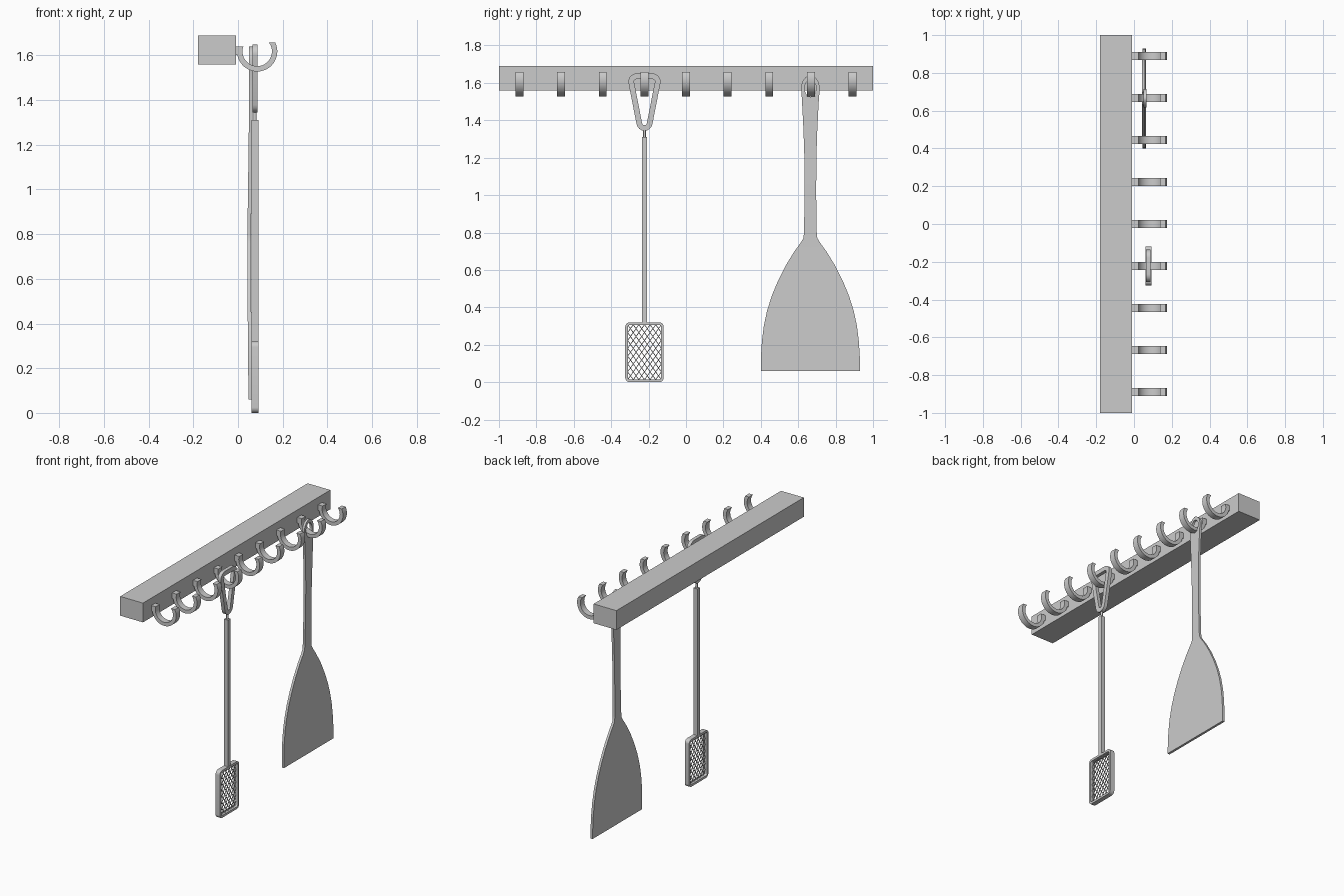
import bpy, bmesh, math
from mathutils import Vector, Matrix

if "Cube" in bpy.data.objects:
    bpy.data.objects.remove(bpy.data.objects["Cube"])


def finish(name, bm, smooth=False):
    bmesh.ops.recalc_face_normals(bm, faces=bm.faces)
    me = bpy.data.meshes.new(name)
    bm.to_mesh(me)
    bm.free()
    ob = bpy.data.objects.new(name, me)
    bpy.context.collection.objects.link(ob)
    if smooth:
        bpy.ops.object.select_all(action='DESELECT')
        ob.select_set(True)
        bpy.context.view_layer.objects.active = ob
        bpy.ops.object.shade_smooth_by_angle(angle=math.radians(35))
    return ob


def box(name, x0, x1, y0, y1, z0, z1):
    bm = bmesh.new()
    m = Matrix.Translation(((x0 + x1) / 2, (y0 + y1) / 2, (z0 + z1) / 2))
    bmesh.ops.create_cube(bm, size=1, matrix=m @ Matrix.Diagonal((x1 - x0, y1 - y0, z1 - z0, 1)))
    return finish(name, bm)


def band(name, outer, inner, place, half, closed):
    """Solid strip between two outlines, extruded from -half to +half."""
    bm = bmesh.new()
    rows = [[bm.verts.new(place(p, d)) for p, d in
             ((o, -half), (i, -half), (i, half), (o, half))] for o, i in zip(outer, inner)]
    n = len(rows)
    for k in range(n if closed else n - 1):
        a, b = rows[k], rows[(k + 1) % n]
        for j in range(4):
            bm.faces.new((a[j], a[(j + 1) % 4], b[(j + 1) % 4], b[j]))
    if not closed:
        bm.faces.new(rows[0])
        bm.faces.new(rows[-1])
    return finish(name, bm, True)


def rounded(poly, r, steps=8):
    """Counter-clockwise polygon grown outward by r with round corners."""
    pts, n = [], len(poly)
    for k, (px, py) in enumerate(poly):
        (ax, ay), (bx, by) = poly[k - 1], poly[(k + 1) % n]
        a0 = math.atan2(py - ay, px - ax) - math.pi / 2
        a1 = math.atan2(by - py, bx - px) - math.pi / 2
        turn = (a1 - a0) % (2 * math.pi)
        for s in range(steps + 1):
            a = a0 + turn * s / steps
            pts.append((px + r * math.cos(a), py + r * math.sin(a)))
    return pts


# Wall rail
box("rail", -0.18, -0.01, -1, 1, 1.56, 1.69)

# Nine C-shaped hooks, each with a stub into the rail
CX, CZ, R, T = 0.086, 1.618, 0.09, 0.066
outer, inner = [(-0.012, 1.602)], [(-0.012, 1.64)]
for s in range(25):
    t = s / 24
    ao = math.radians(190 + t * 197)
    ai = math.radians(160 + t * 238)
    outer.append((CX + R * math.cos(ao), CZ + R * math.sin(ao)))
    inner.append((CX + T * math.cos(ai), CZ + T * math.sin(ai)))
for k in range(9):
    y = (k - 4) * 0.2225
    band(f"hook_{k + 1}", outer, inner, lambda p, d: (p[0], y + d, p[1]), 0.021, False)

# Strainer: hanging loop, neck, rod and head frame
SX, SY = 0.076, -0.222
place = lambda p, d: (SX + d, SY + p[0], p[1])
tri = [(0, 1.387), (0.043, 1.607), (-0.043, 1.607)]
band("strainer_loop", rounded(tri, 0.043), rounded(tri, 0.013), place, 0.012, True)
bm = bmesh.new()
bmesh.ops.create_cone(bm, cap_ends=True, segments=12, radius1=0.007, radius2=0.007,
                      depth=0.06, matrix=Matrix.Translation((SX, SY, 1.325)))
finish("strainer_neck", bm, True)
box("strainer_rod", SX - 0.015, SX + 0.015, SY - 0.014, SY + 0.014, 0.315, 1.31)
rect = [(-0.078, 0.025), (0.078, 0.025), (0.078, 0.295), (-0.078, 0.295)]
band("strainer_frame", rounded(rect, 0.025), rounded(rect, 0.01), place, 0.016, True)

# Strainer mesh: crossed diagonal wires clipped to the frame
bm = bmesh.new()
W, Z0, Z1, SLOPE, STEP = 0.09, 0.013, 0.307, 1.4, 0.042
for side in (-1, 1):
    for k in range(-4, 12):
        c = Z0 + k * STEP                      # height on the centre line
        lo = max(-W, (Z0 - c) / SLOPE)
        hi = min(W, (Z1 - c) / SLOPE)
        if hi - lo < 0.01:
            continue
        a = Vector((SX + side * 0.002, SY + side * lo, c + SLOPE * lo))
        b = Vector((SX + side * 0.002, SY + side * hi, c + SLOPE * hi))
        rot = (b - a).to_track_quat('Z', 'Y').to_matrix().to_4x4()
        m = Matrix.Translation((a + b) / 2) @ rot
        bmesh.ops.create_cube(bm, size=1, matrix=m @ Matrix.Diagonal((0.004, 0.004, (b - a).length, 1)))
finish("strainer_mesh", bm)

# Spatula: rows of (height, half width, hole half width)
rows = [(0.06, .265, 0), (0.14, .264, 0), (0.22, .259, 0), (0.30, .249, 0), (0.38, .232, 0),
        (0.46, .207, 0), (0.54, .174, 0), (0.62, .134, 0), (0.70, .085, 0), (0.745, .052, 0),
        (0.77, .037, 0), (0.80, .034, 0), (1.0, .031, 0), (1.2, .032, 0), (1.35, .037, 0),
        (1.45, .042, 0), (1.525, .046, 0), (1.53, .047, .015), (1.545, .048, .026),
        (1.565, .049, .031), (1.585, .048, .030), (1.60, .045, .024), (1.612, .040, .014),
        (1.616, .037, 0), (1.628, .027, 0), (1.637, .013, 0), (1.64, .004, 0)]


def bend(z):
    """Gentle bow of the spatula along its length."""
    if z < 0.8:
        return 0.055 - 0.005 * math.sin(math.pi / 2 * (z - 0.06) / 0.74)
    return 0.050 + 0.007 * min(1, (z - 0.8) / 0.5)


bm = bmesh.new()
for s in (-1, 1):
    for (z0, o0, i0), (z1, o1, i1) in zip(rows, rows[1:]):
        q = [(i0, z0), (o0, z0), (o1, z1), (i1, z1)]
        f = [bm.verts.new((bend(z), 0.665 + s * w, z)) for w, z in q]
        bm.faces.new(f if s > 0 else f[::-1])
bmesh.ops.remove_doubles(bm, verts=bm.verts, dist=0.0005)
spatula = finish("spatula", bm, True)
mod = spatula.modifiers.new("thickness", 'SOLIDIFY')
mod.thickness = 0.016
mod.offset = 0
bpy.ops.object.modifier_apply(modifier=mod.name)
bpy.ops.object.shade_smooth_by_angle(angle=math.radians(35))
